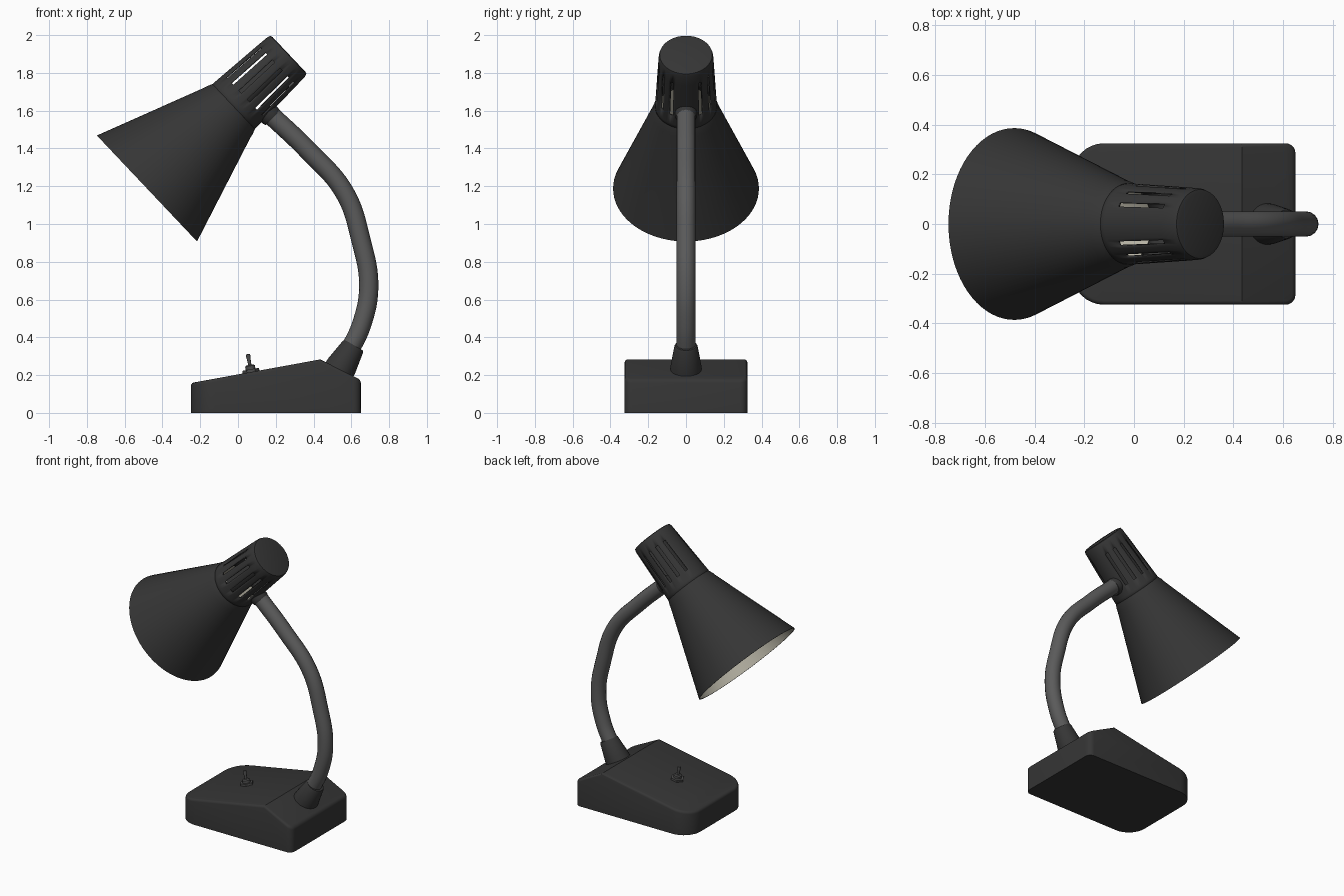
import bpy, bmesh, math
from mathutils import Matrix, Vector

if "Cube" in bpy.data.objects:
    bpy.data.objects.remove(bpy.data.objects["Cube"])


def material(name, r, g, b):
    m = bpy.data.materials.new(name)
    m.diffuse_color = (r, g, b, 1)
    m.use_nodes = True
    m.node_tree.nodes["Principled BSDF"].inputs["Base Color"].default_value = m.diffuse_color
    return m


DARK = material("charcoal", 0.036, 0.036, 0.036)
TUBE = material("mid_grey", 0.105, 0.105, 0.105)
METAL = material("switch_grey", 0.07, 0.07, 0.07)
CREAM = material("cream_lining", 0.66, 0.63, 0.52)
GLASS = material("bulb_white", 0.8, 0.78, 0.7)


def finish(name, bm, mats, angle=35, solid=0):
    bmesh.ops.recalc_face_normals(bm, faces=bm.faces[:])
    me = bpy.data.meshes.new(name)
    bm.to_mesh(me)
    bm.free()
    ob = bpy.data.objects.new(name, me)
    bpy.context.collection.objects.link(ob)
    for m in mats:
        me.materials.append(m)
    bpy.ops.object.select_all(action='DESELECT')
    ob.select_set(True)
    bpy.context.view_layer.objects.active = ob
    bpy.ops.object.shade_smooth_by_angle(angle=math.radians(angle))
    if solid:
        mod = ob.modifiers.new("wall", 'SOLIDIFY')
        mod.thickness = solid
        mod.offset = -1
    return ob


def frame(origin, axis):
    """Local z along an axis in the xz plane, local x on its upper left side."""
    a = Vector(axis).normalized()
    p = Vector((-a.z, 0, a.x))
    q = a.cross(p)
    return Matrix.Translation(origin) @ Matrix((p, q, a)).transposed().to_4x4()


def lathe(name, profile, mats, place, n=64, start=0, closed=False, skip=None,
          inner=None, **kw):
    """Revolve (radius, height) points; skip and inner are face rules."""
    bm = bmesh.new()
    rings = []
    for r, h in profile:
        if r == 0:
            rings.append([bm.verts.new((0, 0, h))] * n)
        else:
            rings.append([bm.verts.new((r * math.cos(t), r * math.sin(t), h))
                          for t in (math.radians(start + 360 * i / n) for i in range(n))])
    for k in range(len(rings) if closed else len(rings) - 1):
        a, b = rings[k], rings[(k + 1) % len(rings)]
        for i in range(n):
            if skip and skip(k, start + 360 * (i + .5) / n):
                continue
            j = (i + 1) % n
            f = bm.faces.new(list(dict.fromkeys((a[i], a[j], b[j], b[i]))))
            if inner and inner(k):
                f.material_index = 1
    bm.transform(place)
    return finish(name, bm, mats, **kw)


# Base: wedge profile extruded across y, rounded corners and top edges
bm = bmesh.new()
outline = [(-.25, 0), (.65, 0), (.65, .175), (.435, .283), (-.25, .158)]
face = bm.faces.new([bm.verts.new((x, -.325, z)) for x, z in outline])
ext = bmesh.ops.extrude_face_region(bm, geom=[face])
bmesh.ops.translate(bm, vec=(0, .65, 0),
                    verts=[v for v in ext['geom'] if isinstance(v, bmesh.types.BMVert)])
bmesh.ops.recalc_face_normals(bm, faces=bm.faces[:])
for cx, rad, seg in ((-.25, .13, 8), (.65, .04, 5)):
    upright = [e for e in bm.edges if all(abs(v.co.x - cx) < 1e-4 for v in e.verts)
               and abs(e.verts[0].co.y - e.verts[1].co.y) < 1e-4]
    bmesh.ops.bevel(bm, geom=upright, offset=rad, segments=seg, profile=.5, affect='EDGES')
bm.normal_update()
rim = [e for e in bm.edges if all(v.co.z > .1 for v in e.verts)
       and e.calc_face_angle(0) > math.radians(45)]
bmesh.ops.bevel(bm, geom=rim, offset=.016, segments=3, profile=.5, affect='EDGES')
finish("base", bm, [DARK], 30)

# Collar where the neck leaves the base
lathe("neck_collar", [(0, -.02), (.085, -.02), (.081, .03), (.062, .145), (.056, .155), (0, .155)],
      [DARK], frame((.535, 0, .225), (.085, 0, .145)), 40)

# Curved neck
cu = bpy.data.curves.new("neck", 'CURVE')
cu.dimensions = '3D'
cu.bevel_depth = .051
cu.bevel_resolution = 6
cu.resolution_u = 10
cu.use_fill_caps = True
path = [(.58, .31), (.655, .47), (.692, .67), (.652, .91), (.565, 1.165), (.37, 1.39), (.16, 1.59)]
sp = cu.splines.new('BEZIER')
sp.bezier_points.add(len(path) - 1)
for bp, (x, z) in zip(sp.bezier_points, path):
    bp.co = (x, 0, z)
    bp.handle_left_type = bp.handle_right_type = 'AUTO'
cu.materials.append(TUBE)
neck = bpy.data.objects.new("neck", cu)
bpy.context.collection.objects.link(neck)
bpy.ops.object.select_all(action='DESELECT')
neck.select_set(True)
bpy.context.view_layer.objects.active = neck
bpy.ops.object.convert(target='MESH')

# Lamp head, all parts share one axis starting at the centre of the rim
HEAD = frame((-.482, 0, 1.188), (.727, 0, .687))
lathe("shade", [(.386, 0), (.180, .585), (.175, .605), (.162, .635),
                (.154, .630), (.170, .585), (.378, 0)],
      [DARK, CREAM], HEAD, 72, closed=True, inner=lambda k: 3 <= k <= 5)


def slot(k, a):
    """Six slots on each side of the cap, none on the top or underside."""
    a = a if a < 180 else 360 - a
    return k == 2 and 26 < a < 154 and (a - 26) % 24 < 8


lathe("vented_cap", [(.164, .615), (.163, .65), (.160, .71), (.148, .95),
                     (.144, 1.015), (.139, 1.03), (.125, 1.034), (0, 1.034)],
      [DARK], HEAD, 90, start=-2, skip=lambda k, a: slot(k, a % 360), solid=.01)

# Connector between neck and head
lathe("neck_connector", [(0, 0), (.058, 0), (.058, .04), (.053, .055), (0, .055)],
      [DARK], frame((.145, 0, 1.6), (.7, 0, -.7)), 32)

# Bulb and socket inside the shade
lathe("bulb_socket", [(0, 1.02), (.06, 1.02), (.06, .62), (0, .62)], [DARK], HEAD, 32)
lathe("bulb", [(.05, .63), (.055, .54), (.085, .46), (.11, .38), (.112, .32),
               (.095, .26), (.055, .22), (0, .207)], [GLASS], HEAD, 32, angle=60)

# Toggle switch on the sloping top
TOP = frame((.07, 0, .213), (-.18, 0, .98))
lathe("switch_nut", [(0, -.005), (.045, -.005), (.045, .018), (0, .018)], [METAL], TOP, 6)
lathe("switch_bushing", [(.026, .015), (.026, .036), (.018, .042), (0, .042)], [METAL], TOP, 20)
lathe("switch_lever", [(.009, .03), (.009, .06), (.012, .09), (.010, .098), (0, .101)],
      [METAL], TOP, 14)
